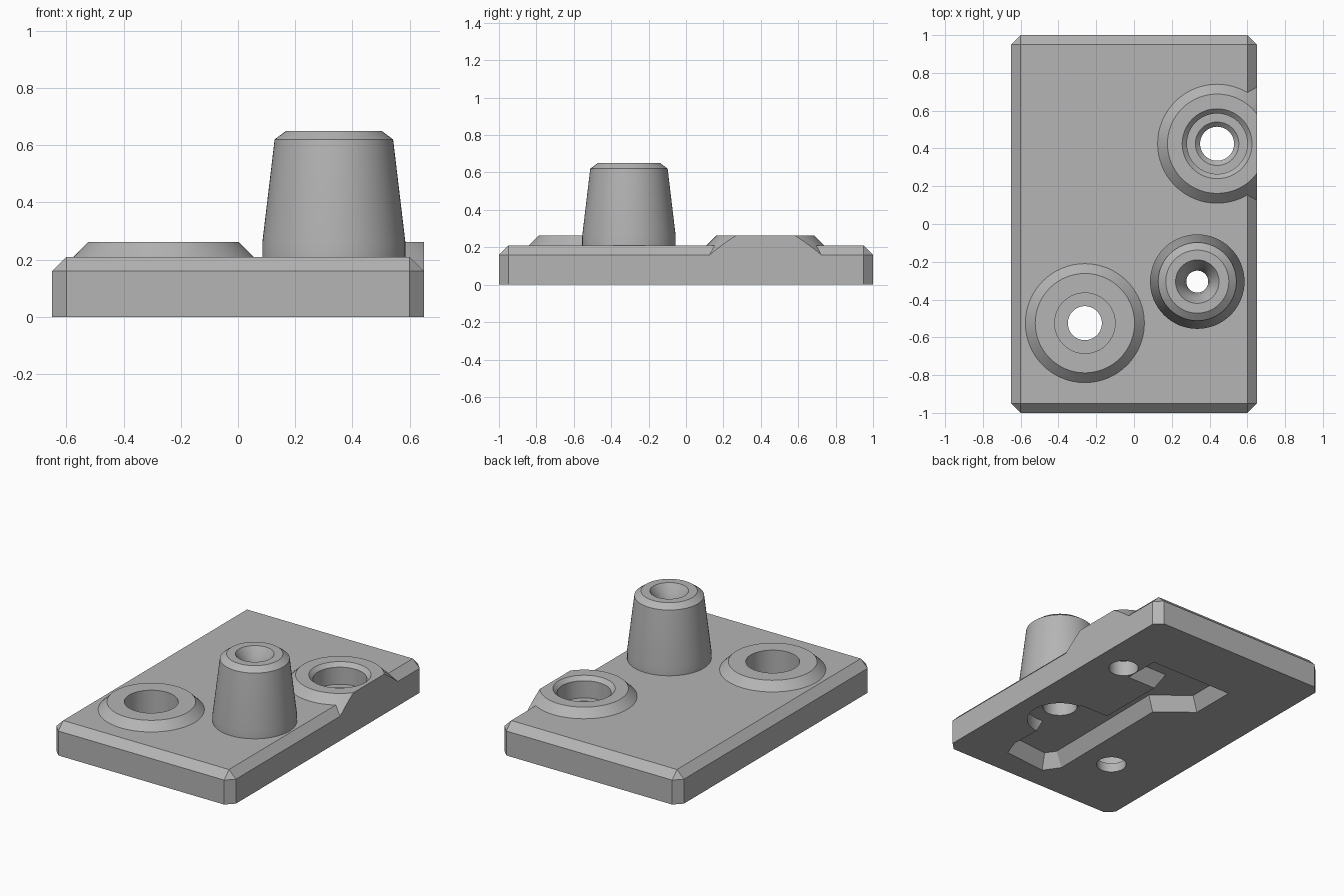
import bpy, bmesh, math
from mathutils import Vector

if "Cube" in bpy.data.objects:
    bpy.data.objects.remove(bpy.data.objects["Cube"], do_unlink=True)

# One grey for the whole casting
grey = bpy.data.materials.new("cast_grey")
grey.use_nodes = True
colour = (0.46, 0.46, 0.46, 1)
grey.diffuse_color = colour
grey.node_tree.nodes["Principled BSDF"].inputs["Base Color"].default_value = colour


def finish(name, bm):
    bmesh.ops.recalc_face_normals(bm, faces=bm.faces)
    mesh = bpy.data.meshes.new(name)
    bm.to_mesh(mesh)
    bm.free()
    mesh.materials.append(grey)
    obj = bpy.data.objects.new(name, mesh)
    bpy.context.collection.objects.link(obj)
    return obj


def lathe(name, centre, profile, trim_x=None, sides=64):
    """Solid of revolution from (radius, height) pairs, bottom to top."""
    bm = bmesh.new()
    rings = []
    for r, z in profile:
        rings.append([bm.verts.new((centre[0] + r * math.cos(math.tau * i / sides),
                                    centre[1] + r * math.sin(math.tau * i / sides), z))
                      for i in range(sides)])
    for low, high in zip(rings, rings[1:]):
        for i in range(sides):
            j = (i + 1) % sides
            bm.faces.new((low[i], low[j], high[j], high[i]))
    bm.faces.new(rings[0][::-1])
    bm.faces.new(rings[-1])
    if trim_x is not None:
        cut = bmesh.ops.bisect_plane(bm, geom=bm.verts[:] + bm.edges[:] + bm.faces[:],
                                     plane_co=(trim_x, 0, 0), plane_no=(1, 0, 0),
                                     clear_outer=True)["geom_cut"]
        bmesh.ops.contextual_create(bm, geom=[e for e in cut if isinstance(e, bmesh.types.BMEdge)])
    return finish(name, bm)


# Plate with chamfered top rim and corners
bm = bmesh.new()
bmesh.ops.create_cube(bm, size=1)
for v in bm.verts:
    v.co = Vector((v.co.x * 1.3, v.co.y * 2, (v.co.z + 0.5) * 0.21))
rim = [e for e in bm.edges if max(v.co.z for v in e.verts) > 0.1]
bmesh.ops.bevel(bm, geom=rim, offset=0.05, segments=1, affect='EDGES')
plate = finish("mounting_plate", bm)

front_at, side_at, post_at = (-0.26, -0.525), (0.44, 0.425), (0.335, -0.305)

# Raised parts
cone = [(0.365, 0.16), (0.263, 0.262)]
added = [
    lathe("front_boss", front_at, cone),
    lathe("side_boss", side_at, cone, trim_x=0.65),
    lathe("tapered_post", post_at,
          [(0.25, 0.15), (0.25, 0.26), (0.207, 0.62), (0.167, 0.65)]),
]

# Underside channel with sloping walls
outline = [(0.345, 0.6), (0.345, 0.36), (0.14, 0.36), (0.14, -0.09), (0.345, -0.09),
           (0.36, -0.7), (0.32, -0.82), (0.02, -0.85), (-0.05, -0.75),
           (-0.04, 0.13), (-0.25, 0.3), (-0.25, 0.6)]
bm = bmesh.new()
bottom = bm.faces.new([bm.verts.new((x, y, -0.02)) for x, y in outline])
lid = bm.faces.new([bm.verts.new(v.co + Vector((0, 0, 0.02))) for v in bottom.verts])
n = len(outline)
for i in range(n):
    j = (i + 1) % n
    bm.faces.new((bottom.verts[i], bottom.verts[j], lid.verts[j], lid.verts[i]))
bmesh.ops.recalc_face_normals(bm, faces=bm.faces)
bmesh.ops.inset_region(bm, faces=[lid], thickness=0.05, use_even_offset=True)
for v in lid.verts:
    v.co.z = 0.09
channel = finish("channel_cutter", bm)

# Bores
cutters = [
    channel,
    lathe("front_bore", front_at, [(0.09, -0.1), (0.09, 0.06), (0.16, 0.06), (0.16, 0.4)]),
    lathe("side_bore", side_at,
          [(0.09, -0.1), (0.09, 0.1), (0.115, 0.125), (0.16, 0.125), (0.16, 0.237),
           (0.185, 0.262), (0.185, 0.4)]),
    lathe("post_bore", post_at,
          [(0.105, -0.1), (0.105, 0.3), (0.058, 0.35), (0.058, 0.5), (0.066, 0.55),
           (0.085, 0.6), (0.115, 0.65), (0.115, 0.8)]),
    lathe("post_counterbore", post_at, [(0.2, -0.1), (0.2, 0.088)]),
]

# Join the raised parts, then cut
bpy.context.view_layer.objects.active = plate
for parts, operation in ((added, 'UNION'), (cutters, 'DIFFERENCE')):
    for part in parts:
        mod = plate.modifiers.new(part.name, 'BOOLEAN')
        mod.operation = operation
        mod.solver = 'EXACT'
        mod.object = part
        bpy.ops.object.modifier_apply(modifier=mod.name)
        bpy.data.objects.remove(part, do_unlink=True)

# Smooth round walls, sharp edges
bpy.ops.object.select_all(action='DESELECT')
plate.select_set(True)
bpy.ops.object.shade_smooth_by_angle(angle=math.radians(20))
